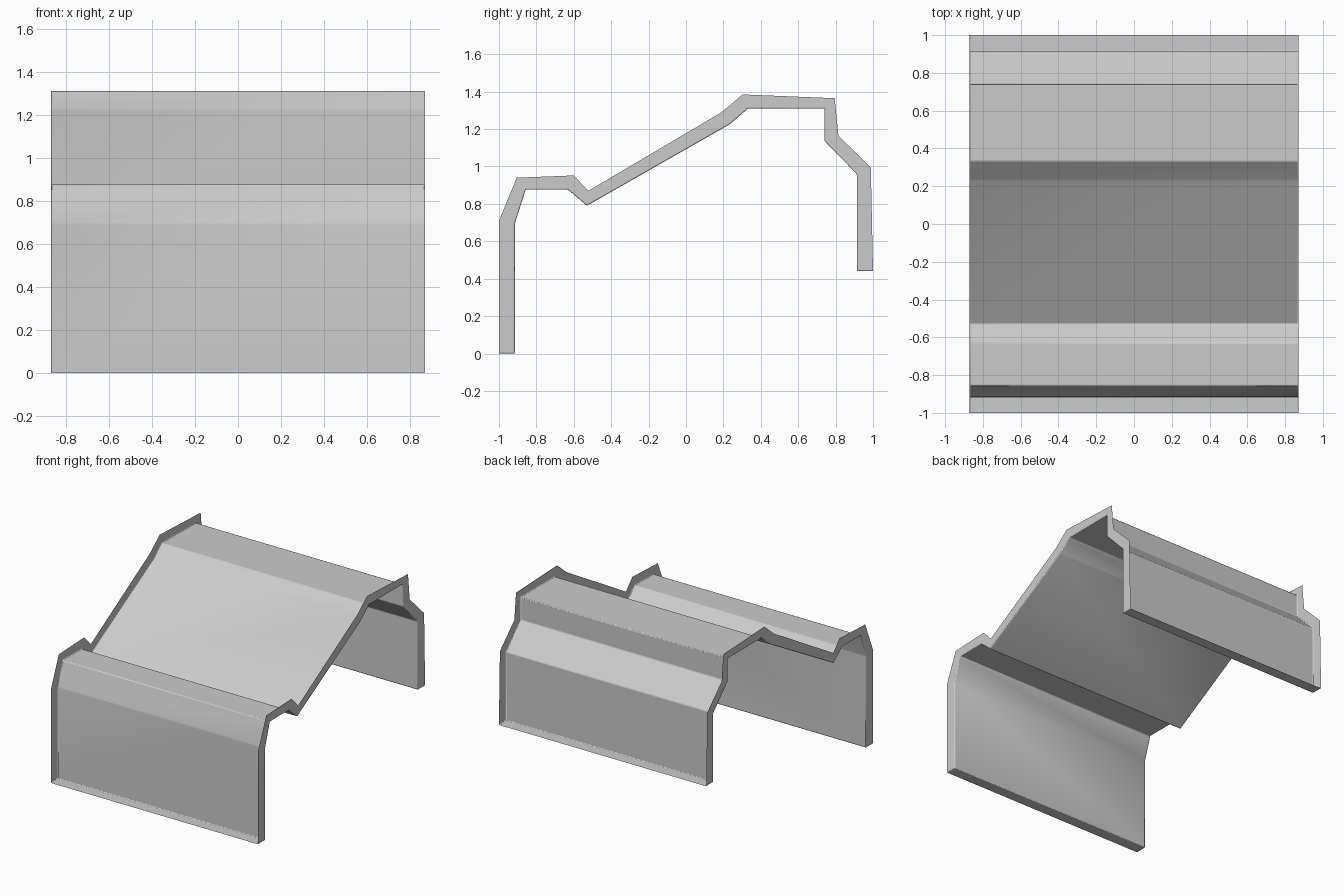
import bpy, bmesh, math

if "Cube" in bpy.data.objects:
    bpy.data.objects.remove(bpy.data.objects["Cube"])

HALF = 0.87  # half width in x

# Fold line of the sheet (y, z), front foot to back foot
inner = [(-0.915, 0), (-0.915, 0.695), (-0.857, 0.876), (-0.63, 0.876),
         (-0.53, 0.79), (0.233, 1.225), (0.332, 1.31), (0.74, 1.31),
         (0.74, 1.137), (0.913, 0.96), (0.913, 0.44)]
# Outer edge of the flat end flanges (y, z)
outer = [(-1, 0), (-1, 0.71), (-0.905, 0.94), (-0.60, 0.952),
         (-0.522, 0.87), (0.19, 1.29), (0.303, 1.385), (0.795, 1.365),
         (0.815, 1.165), (0.988, 0.995), (1, 0.44)]

bm = bmesh.new()


def row(points, x):
    return [bm.verts.new((x, y, z)) for y, z in points]


in_l, in_r = row(inner, -HALF), row(inner, HALF)
out_l, out_r = row(outer, -HALF), row(outer, HALF)

# Folded sheet between the two end flanges
for a, b in ((out_l, in_l), (in_l, in_r), (in_r, out_r)):
    for i in range(len(inner) - 1):
        bm.faces.new((a[i], b[i], b[i + 1], a[i + 1]))

# Horizontal foot flanges along the front and back lower edges
bm.faces.new((out_l[0], out_r[0], in_r[0], in_l[0]))
bm.faces.new((out_l[-1], in_l[-1], in_r[-1], out_r[-1]))

mesh = bpy.data.meshes.new("folded_cover")
bm.to_mesh(mesh)
bm.free()
cover = bpy.data.objects.new("folded_cover", mesh)
bpy.context.collection.objects.link(cover)

# Tiny rounded folds
bevel = cover.modifiers.new("soft_folds", 'BEVEL')
bevel.width = 0.006
bevel.segments = 2
bevel.limit_method = 'ANGLE'
bevel.angle_limit = math.radians(8)

bpy.context.view_layer.objects.active = cover
cover.select_set(True)
bpy.ops.object.shade_smooth_by_angle(angle=math.radians(30))
